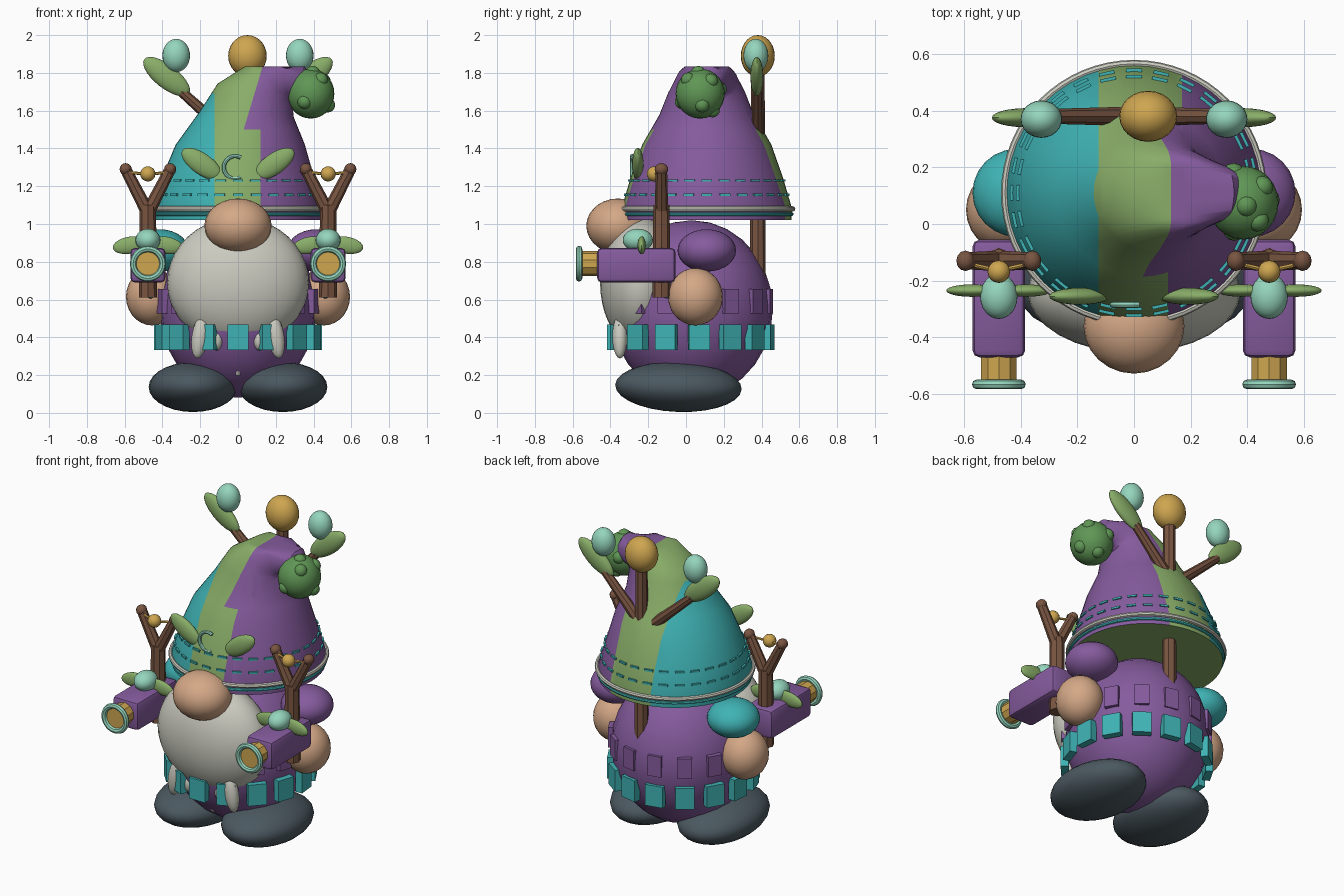
import bpy, bmesh, math
from mathutils import Vector, Matrix

if "Cube" in bpy.data.objects:
    bpy.data.objects.remove(bpy.data.objects["Cube"])

PALETTE = {
    "purple": (.235, .105, .34), "teal": (.05, .45, .46), "leaf_green": (.25, .42, .14),
    "moss_green": (.115, .305, .09), "off_white": (.60, .60, .53), "skin": (.66, .39, .24),
    "slate": (.07, .098, .117), "gold": (.62, .38, .08), "mint": (.30, .67, .51),
    "bark": (.19, .09, .053),
}
MATS = {}
for n, c in PALETTE.items():
    MATS[n] = bpy.data.materials.new(n)
    MATS[n].diffuse_color = (*c, 1)


def finish(name, bm, *mats, angle=40):
    bmesh.ops.recalc_face_normals(bm, faces=bm.faces)
    me = bpy.data.meshes.new(name)
    bm.to_mesh(me)
    bm.free()
    ob = bpy.data.objects.new(name, me)
    bpy.context.collection.objects.link(ob)
    for m in mats:
        me.materials.append(MATS[m])
    bpy.ops.object.select_all(action='DESELECT')
    ob.select_set(True)
    bpy.context.view_layer.objects.active = ob
    bpy.ops.object.shade_smooth_by_angle(angle=math.radians(angle))
    return ob


def add_ball(bm, loc, rad, rot=None, u=24, v=14):
    m = Matrix.Translation(loc) @ (rot or Matrix()) @ Matrix.Diagonal((*rad, 1))
    bmesh.ops.create_uvsphere(bm, u_segments=u, v_segments=v, radius=1, matrix=m)


def ball(name, mat, loc, rad, rot=None):
    bm = bmesh.new()
    add_ball(bm, loc, rad, rot)
    return finish(name, bm, mat)


def add_rod(bm, a, b, r1, r2, n=8):
    a, b = Vector(a), Vector(b)
    d = b - a
    m = Matrix.Translation((a + b) / 2) @ d.to_track_quat('Z', 'Y').to_matrix().to_4x4()
    bmesh.ops.create_cone(bm, cap_ends=True, segments=n, radius1=r1, radius2=r2, depth=d.length, matrix=m)


def rod(name, mat, a, b, r1, r2=None, n=8):
    bm = bmesh.new()
    add_rod(bm, a, b, r1, r1 if r2 is None else r2, n)
    return finish(name, bm, mat, angle=30)


def add_box(bm, loc, size, rot=None):
    m = Matrix.Translation(loc) @ (rot or Matrix()) @ Matrix.Diagonal((*size, 1))
    bmesh.ops.create_cube(bm, size=1, matrix=m)


def ring(name, mat, centre, R, r, axis='Z', a0=0, a1=360, n=64, k=8):
    # round tube bent into a full or partial circle
    bm = bmesh.new()
    closed = a1 - a0 == 360
    rows = []
    for i in range(n if closed else n + 1):
        t = math.radians(a0 + (a1 - a0) * i / n)
        row = []
        for j in range(k):
            p = 2 * math.pi * j / k
            q = R + r * math.cos(p)
            x, y, z = q * math.cos(t), q * math.sin(t), r * math.sin(p)
            co = Vector((x, y, z)) if axis == 'Z' else Vector((x, -z, y))
            row.append(bm.verts.new(co + Vector(centre)))
        rows.append(row)
    for i in range(n):
        A, B = rows[i], rows[(i + 1) % len(rows)]
        for j in range(k):
            bm.faces.new((A[j], A[(j + 1) % k], B[(j + 1) % k], B[j]))
    if not closed:
        bm.faces.new(rows[0])
        bm.faces.new(rows[-1])
    return finish(name, bm, mat)


def leaf(name, loc, rad, tilt):
    return ball(name, "leaf_green", loc, rad, Matrix.Rotation(math.radians(tilt), 4, 'Y'))


# Body with two rows of square plates around it
ball("body", "purple", (0, .03, .55), (.415, .43, .47))
for name, mat, z, R, size in (("belt_plates", "teal", .4, .42, (.045, .112, .135)),
                              ("coat_plates", "purple", .59, .42, (.035, .085, .13))):
    bm = bmesh.new()
    for i in range(15):
        a = math.radians(24 * i - 18)
        add_box(bm, (R * math.cos(a), .025 + R * math.sin(a), z), size, Matrix.Rotation(a, 4, 'Z'))
    finish(name, bm, mat)

# Face and beard
ball("nose", "skin", (0, -.36, .99), (.178, .168, .145))
bm = bmesh.new()
add_ball(bm, (0, -.24, .69), (.375, .215, .345), u=32, v=20)
for s in (-1, 1):
    add_ball(bm, (.2 * s, -.35, .405), (.045, .04, .118), Matrix.Rotation(-.15 * s, 4, 'Y'), 12, 10)
    add_ball(bm, (.115 * s, -.34, .385), (.035, .035, .055), None, 12, 8)
    add_ball(bm, (.05 * s, -.32, .36), (.03, .03, .03), None, 12, 8)
add_ball(bm, (0, -.34, .37), (.025, .025, .025), None, 12, 8)
add_rod(bm, (0, -.25, .2), (0, -.27, .37), .012, .075, 12)
finish("beard", bm, "off_white")

# Hat: rings swept along a bending path, squashed flat at the top
PATH = [(0, 1.02, .448, 0), (0, 1.08, .452, 0), (0, 1.25, .402, 0), (.012, 1.42, .342, 0),
        (.045, 1.58, .25, 3), (.09, 1.69, .205, 15), (.16, 1.755, .165, 42),
        (.24, 1.775, .13, 75), (.32, 1.75, .095, 110), (.37, 1.70, .06, 130)]
bm = bmesh.new()
N, rows = 48, []
for x, z, r, t in PATH:
    m = Matrix.Translation((x, .11, z)) @ Matrix.Rotation(math.radians(t), 4, 'Y')
    row = []
    for i in range(N):
        a = 2 * math.pi * i / N
        co = m @ Vector((r * math.cos(a), r * math.sin(a), 0))
        co.z = min(co.z, 1.835)
        row.append(bm.verts.new(co))
    rows.append(row)
for A, B in zip(rows, rows[1:]):
    for i in range(N):
        j = (i + 1) % N
        bm.faces.new((A[i], A[j], B[j], B[i]))
bm.faces.new(rows[0])
bm.faces.new(rows[-1])
# cut clean borders between the three hat colours
for co, no in (((-.125, 0, 0), (1, 0, 0)), ((.12, 0, 0), (1, 0, 0)), ((.17, 0, 0), (1, 0, 0)),
               ((0, 0, 1.5), (0, 0, 1)), ((0, 0, 1.69), (0, 0, 1)), ((.03, 0, 1.5), (1, 0, -.3))):
    bmesh.ops.bisect_plane(bm, geom=bm.verts[:] + bm.edges[:] + bm.faces[:], dist=1e-5,
                           plane_co=co, plane_no=no)
for f in bm.faces:
    c = f.calc_center_median()
    if c.z < 1.5:
        edge = .12 if c.y < .11 else .17
    else:
        edge = .03 + .3 * (c.z - 1.5)
    f.material_index = 2 if c.x > edge else 0 if c.x < -.125 and c.z < 1.69 else 1
    if c.z < 1.025:
        f.material_index = 1
finish("hat", bm, "teal", "leaf_green", "purple", angle=50)

# Hat trims: pale rim, cord and stitched lines
ring("hat_rim", "off_white", (0, .11, 1.08), .455, .014)
ring("hat_cord", "teal", (0, .11, 1.052), .45, .01)
bm = bmesh.new()
for z, R in ((1.155, .431), (1.23, .409)):
    for i in range(28):
        a = 2 * math.pi * i / 28
        add_box(bm, (R * math.cos(a), .11 + R * math.sin(a), z), (.014, .055, .012), Matrix.Rotation(a, 4, 'Z'))
finish("hat_stitches", bm, "teal")
ring("hat_crescent", "mint", (-.015, -.285, 1.3), .06, .011, 'Y', 60, 300, 20)

# Pompom with bumps
bm = bmesh.new()
P = Vector((.385, .075, 1.69))
add_ball(bm, P, (.125, .13, .132))
for d in ((.5, -.6, .7), (.6, .5, .6), (-.3, -.9, -.4), (.9, .1, -.6), (-.3, .9, .2), (.1, -.1, 1), (.1, .6, -.8)):
    add_ball(bm, P + Vector(d).normalized() * .108, (.04, .04, .04), None, 12, 8)
finish("pompom", bm, "moss_green")

# Back pole with a gold bulb
rod("back_pole", "bark", (.05, .38, .72), (.05, .38, 1.82), .042, .036)
ball("pole_bulb", "gold", (.05, .38, 1.89), (.102, .09, .11))

for s, side in ((-1, "left"), (1, "right")):
    # Limbs
    ball(side + "_foot", "slate", (.238 * s, -.04, .137), (.235, .335, .132),
         Matrix.Rotation(math.radians(-2), 4, 'X'))
    ball(side + "_sleeve", "teal" if s < 0 else "purple", (.415 * s, .11, .86), (.155, .155, .112))
    ball(side + "_hand", "skin", (.455 * s, .05, .615), (.138, .145, .152))

    # Hat leaves and back branches
    leaf(side + "_hat_leaf", (.192 * s, -.255, 1.318), (.125, .03, .056), -35 * s)
    rod(side + "_branch", "bark", (.04 * s + .02, .38, 1.45), (.31 * s, .38, 1.71), .034, .026)
    leaf(side + "_branch_leaf", (.378 * s, .375, 1.78), (.15, .034, .062), -38 * s)
    ball(side + "_branch_bud", "mint", (.327 * s, .37, 1.892), (.073, .066, .088))

    # Slingshot
    X = .477 * s
    bm = bmesh.new()
    add_rod(bm, (X, -.13, .61), (X, -.13, 1.1), .048, .043)
    for t in (-1, 1):
        tip = (X + .118 * t, -.13, 1.29)
        add_rod(bm, (X, -.13, 1.06), tip, .036, .03)
        add_ball(bm, tip, (.032, .036, .032), None, 12, 8)
    finish(side + "_slingshot", bm, "bark", angle=30)
    bm = bmesh.new()
    for t in (-1, 1):
        add_rod(bm, (X + .11 * t, -.14, 1.275), (X, -.165, 1.262), .008, .008, 6)
    add_ball(bm, (X, -.168, 1.265), (.04, .04, .04), None, 16, 10)
    finish(side + "_sling_band", bm, "gold")

    # Blaster: bevelled casing, barrel, flared muzzle, trigger
    bm = bmesh.new()
    add_box(bm, (X, -.263, .782), (.186, .415, .184))
    bmesh.ops.bevel(bm, geom=bm.edges[:], offset=.025, segments=2, affect='EDGES', profile=.5)
    finish(side + "_casing", bm, "purple", angle=30)
    rod(side + "_barrel", "gold", (X, -.46, .79), (X, -.562, .79), .066, n=10)
    ring(side + "_muzzle", "mint", (X, -.566, .79), .078, .017, 'Y', n=28)
    rod(side + "_muzzle_plate", "gold", (X, -.556, .79), (X, -.565, .79), .07, n=20)
    ball(side + "_trigger", "teal", (.462 * s, -.1, .64), (.022, .03, .035))

    # Bud and leaves on the blaster
    ball(side + "_casing_bud", "mint", (X, -.255, .915), (.066, .08, .06))
    for t, where in ((-1, "left"), (1, "right")):
        leaf(side + "_casing_leaf_" + where, (X + .095 * t, -.235, .888), (.092, .022, .045), 10 * t)

for m in bpy.data.materials:
    if m.users and not m.is_grease_pencil:
        m.use_nodes = True
        m.node_tree.nodes["Principled BSDF"].inputs["Base Color"].default_value = m.diffuse_color
